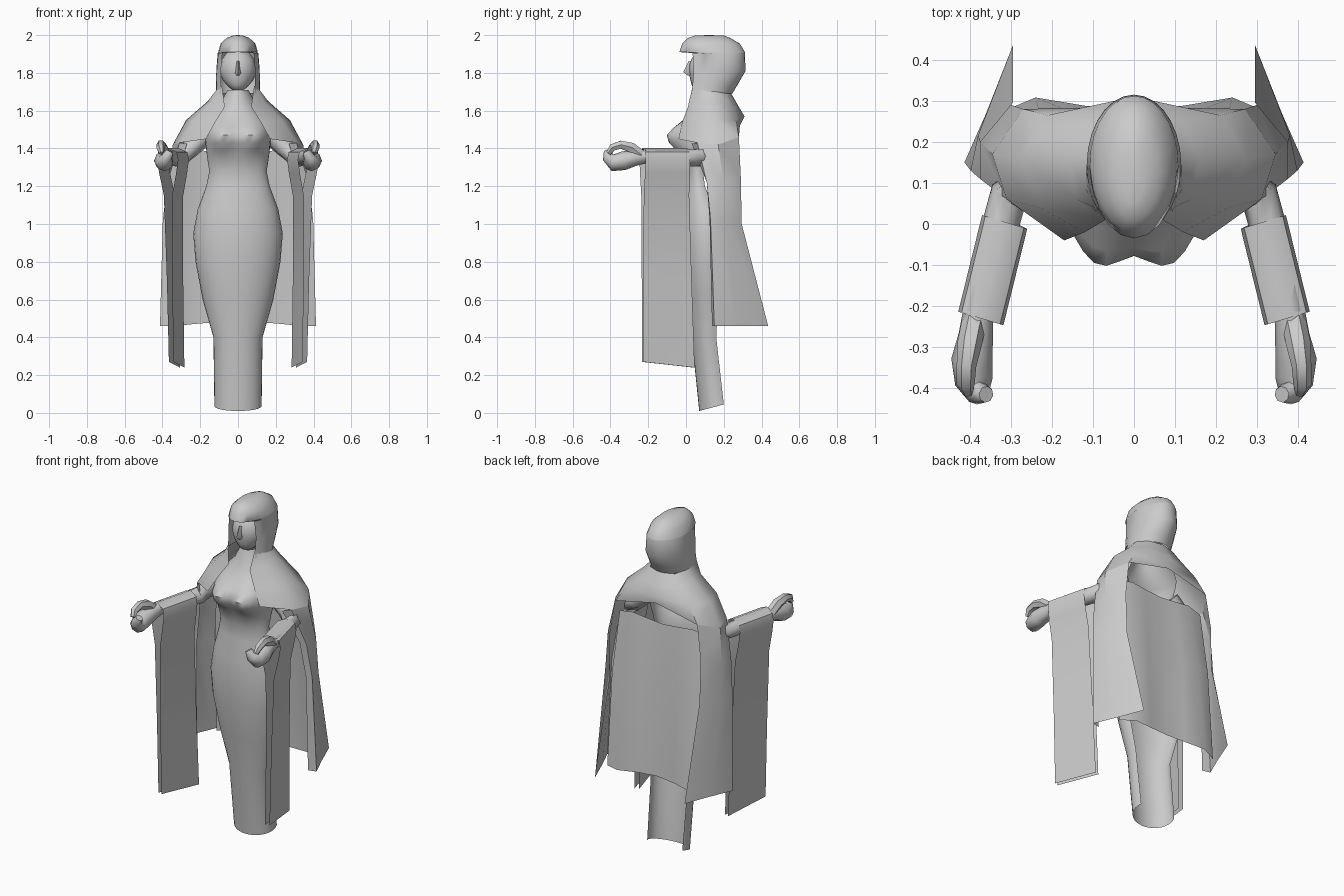
import bpy, bmesh, math
from mathutils import Vector

cube = bpy.data.objects.get("Cube")
if cube:
    bpy.data.objects.remove(cube)

stone = bpy.data.materials.new("grey_stone")
stone.use_nodes = True
grey = (0.6, 0.6, 0.6, 1)
stone.diffuse_color = grey
stone.node_tree.nodes["Principled BSDF"].inputs["Base Color"].default_value = grey


def finish(name, bm, angle=50, mirror=False):
    bmesh.ops.recalc_face_normals(bm, faces=bm.faces)
    mesh = bpy.data.meshes.new(name)
    bm.to_mesh(mesh)
    bm.free()
    obj = bpy.data.objects.new(name, mesh)
    bpy.context.collection.objects.link(obj)
    mesh.materials.append(stone)
    if mirror:
        mod = obj.modifiers.new("mirror", 'MIRROR')
        mod.merge_threshold = 0.002
    bpy.ops.object.select_all(action='DESELECT')
    obj.select_set(True)
    bpy.context.view_layer.objects.active = obj
    bpy.ops.object.shade_smooth_by_angle(angle=math.radians(angle))
    return obj


def loft(name, rows, closed=False, caps=False, mirror=False, angle=50):
    """Skin a grid of point rows."""
    bm = bmesh.new()
    grid = [[bm.verts.new(p) for p in row] for row in rows]
    n = len(rows[0])
    for a, b in zip(grid, grid[1:]):
        for i in range(n if closed else n - 1):
            j = (i + 1) % n
            bm.faces.new((a[i], a[j], b[j], b[i]))
    if caps:
        bm.faces.new(grid[0])
        bm.faces.new(grid[-1])
    bmesh.ops.remove_doubles(bm, verts=bm.verts, dist=0.0005)
    return finish(name, bm, angle, mirror)


def tube(name, path, sides=8):
    """Round limb along points given as x, y, z, radius."""
    pts = [Vector(p[:3]) for p in path]
    rows = []
    for i, p in enumerate(pts):
        way = pts[min(i + 1, len(pts) - 1)] - pts[max(i - 1, 0)]
        turn = way.to_track_quat('Z', 'Y')
        ring = [math.tau * k / sides for k in range(sides)]
        rows.append([p + turn @ Vector((math.cos(t), math.sin(t), 0)) * path[i][3] for t in ring])
    return loft(name, rows, closed=True, caps=True, mirror=True)


def arc(width, start, end, reach, steps=20):
    """Points of an open oval from one rim, round its middle, to the other."""
    pts = []
    for k in range(steps + 1):
        t = math.radians(reach) * (2 * k / steps - 1)
        f = (1 - math.cos(t)) / (1 - math.cos(math.radians(reach)))
        pts.append((width * math.sin(t), start + (end - start) * f, f))
    return pts


# Gown: front shell, open at the back (z, half width, front y, back y)
gown = [(0.01, .125, .07, .2), (.4, .13, .03, .16), (.6, .187, 0, .17), (.8, .225, -.03, .17),
        (.95, .237, -.035, .165), (1.08, .213, -.03, .15), (1.2, .168, -.01, .1),
        (1.28, .152, -.005, .09), (1.35, .163, -.03, .1), (1.39, .168, -.045, .11),
        (1.43, .172, -.062, .12), (1.47, .176, -.07, .135), (1.51, .178, -.055, .15),
        (1.55, .17, -.015, .17), (1.63, .1, .03, .2), (1.71, .055, .055, .17)]
rows = []
for z, w, front, back in gown:
    row = []
    for x, y, f in arc(w, front, back, 112):
        bust = .06 * math.exp(-(abs(x) - .1) ** 2 / .005 - (z - 1.455) ** 2 / .004)
        low = .035 * f if z < .1 else 0
        row.append((x, y - bust * (1 - f), z + low))
    rows.append(row)
loft("gown", rows)

# Hood: crown closed, open round the face
hood = [(2.0, .0001, .12, .12, 180), (1.998, .026, .05, .2, 180), (1.985, .06, .01, .235, 180),
        (1.955, .092, -.02, .285, 180), (1.91, .105, -.035, .312, 180),
        (1.905, .108, .035, .312, 130), (1.81, .115, .04, .315, 128),
        (1.74, .116, .035, .275, 130), (1.69, .118, .03, .245, 128)]
loft("hood", [[(x, y, z) for x, y, f in arc(w, back, front, reach)]
              for z, w, front, back, reach in hood])

# Head with tapered chin, and nose
bm = bmesh.new()
bmesh.ops.create_uvsphere(bm, u_segments=16, v_segments=12, radius=1)
for v in bm.verts:
    taper = 1 - .3 * max(0, -v.co.z) ** 2
    v.co = Vector((v.co.x * .097 * taper, .115 + v.co.y * .1, 1.815 + v.co.z * .115))
    if v.co.z < 1.77 and v.co.y < .115:
        v.co.y -= .025 * (1.77 - v.co.z) / .07
finish("head", bm)
loft("nose", [[(-.008, .025, 1.86), (0, .015, 1.865), (.008, .025, 1.86)],
              [(-.016, .02, 1.8), (0, -.015, 1.805), (.016, .02, 1.8)],
              [(-.01, .025, 1.785), (0, .01, 1.785), (.01, .025, 1.785)]], angle=80)

# Shoulder cape, from neck to upper arms
cape = [[(.085, .035, 1.73), (.114, .08, 1.71), (.114, .16, 1.7), (.08, .22, 1.69), (0, .24, 1.69)],
        [(.07, .01, 1.62), (.14, .06, 1.645), (.16, .16, 1.65), (.11, .25, 1.63), (0, .28, 1.62)],
        [(.12, -.02, 1.54), (.23, .04, 1.55), (.275, .16, 1.55), (.21, .265, 1.55), (0, .31, 1.57)],
        [(.17, -.04, 1.45), (.31, .06, 1.43), (.345, .17, 1.42), (.27, .28, 1.46), (0, .285, 1.52)]]
loft("shoulder_cape", cape, mirror=True)

# Long side wings of the cape, with a narrow turned-in front hem
wing = [[(.27, .03, 1.425), (.31, .06, 1.43), (.345, .17, 1.42), (.27, .28, 1.46)],
        [(.33, .11, 1.22), (.375, .11, 1.22), (.375, .2, 1.22), (.3, .29, 1.25)],
        [(.36, .125, 1.02), (.398, .13, 1.02), (.38, .215, 1.02), (.295, .295, 1.0)],
        [(.365, .138, .46), (.413, .15, .46), (.36, .27, .46), (.295, .435, .46)]]
loft("cape_wing", wing, mirror=True, angle=40)

# Hanging panel across the back
panel = [[(0, .22, 1.37), (.11, .22, 1.38), (.2, .22, 1.39), (.29, .21, 1.37)],
         [(0, .25, 1.0), (.12, .26, 1.0), (.23, .27, 1.0), (.32, .24, 1.0)],
         [(0, .275, .485), (.12, .288, .48), (.24, .308, .47), (.33, .27, .46)]]
loft("back_panel", panel, mirror=True)

# Arms and curled hands
tube("arm", [(.17, .1, 1.47, .05), (.25, .1, 1.4, .05), (.305, .07, 1.35, .048),
             (.33, -.02, 1.35, .045), (.38, -.22, 1.36, .038)])
tube("hand", [(.378, -.2, 1.36, .036), (.385, -.27, 1.35, .042), (.395, -.33, 1.335, .05),
              (.39, -.385, 1.325, .046), (.38, -.412, 1.35, .03), (.36, -.415, 1.385, .02)])
tube("thumb", [(.39, -.24, 1.365, .03), (.4, -.29, 1.405, .03), (.408, -.345, 1.42, .024),
               (.41, -.39, 1.405, .022), (.405, -.41, 1.375, .014)], sides=6)

# Sleeves: draped over the forearm, both sheets hanging down (offset, height)
side = [(.012, .24), (.014, .7), (.022, 1.15), (.045, 1.27), (.055, 1.34), (.047, 1.38)]
drape = [(-o, z) for o, z in side] + [(0, 1.402)] + [(o, z) for o, z in reversed(side)]
rows = []
for k in range(4):
    f = k / 3
    row = []
    for o, z in drape:
        drop = max(0, 1.3 - z)
        row.append((.315 + .058 * f + o - .018 * drop, .005 - .23 * f + .3 * o + .035 * drop * (1 - f) - .005 * f,
                    z + (.03 * f if z < .5 else 0)))
    rows.append(row)
loft("sleeve", rows, mirror=True)
